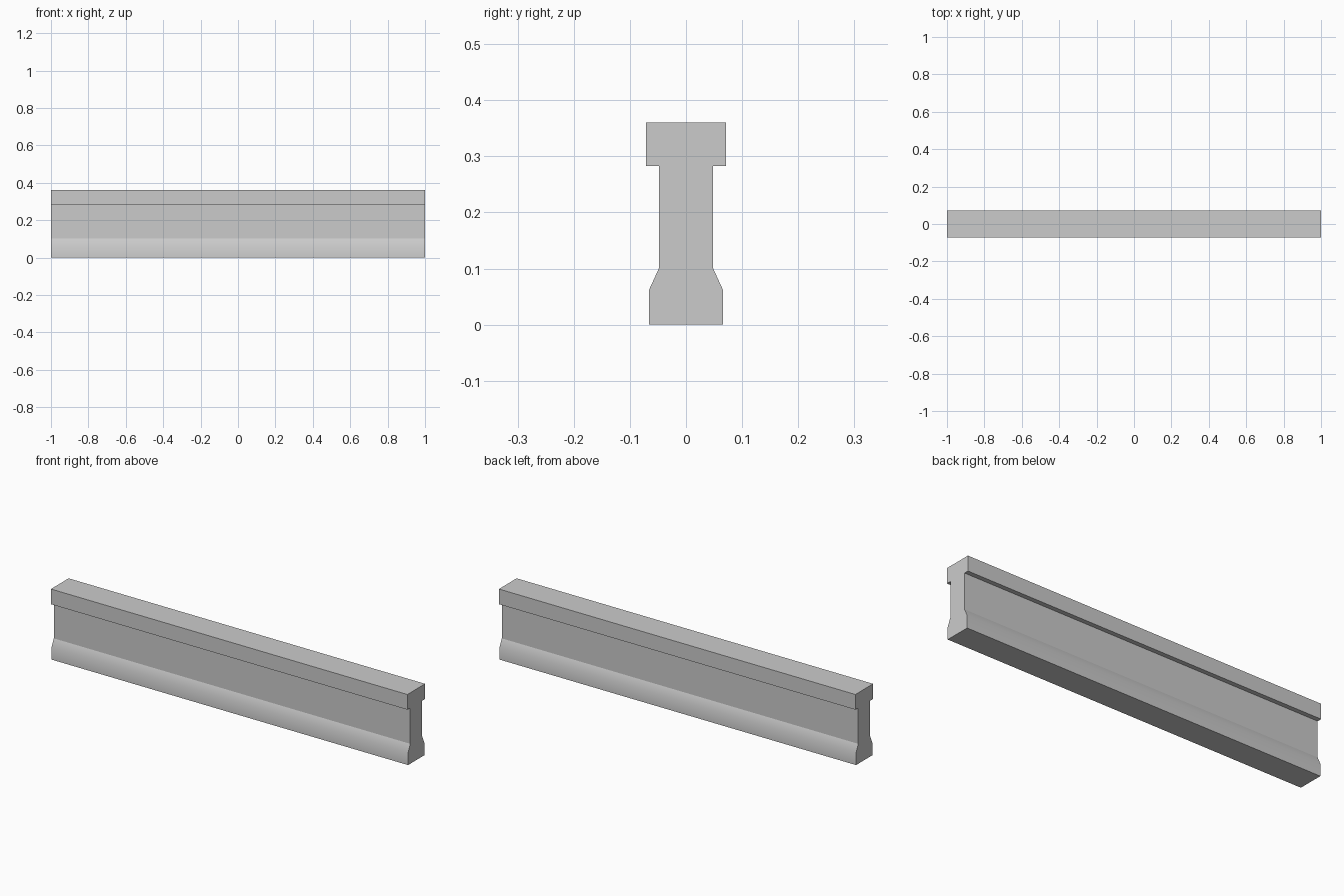
import bpy
import bmesh

cube = bpy.data.objects.get("Cube")
if cube:
    bpy.data.objects.remove(cube, do_unlink=True)

# Concrete colour
concrete = bpy.data.materials.new("concrete grey")
concrete.use_nodes = True
grey = (0.6, 0.6, 0.6, 1.0)
concrete.diffuse_color = grey
concrete.node_tree.nodes["Principled BSDF"].inputs["Base Color"].default_value = grey

# Half section from bottom to top (half width, height), mirrored to a full outline
SHOULDER = 0.063
half = [(0.0655, 0), (0.0655, SHOULDER), (0.048, 0.101),
        (0.048, 0.283), (0.071, 0.283), (0.071, 0.36)]
outline = half + [(-y, z) for y, z in reversed(half)]

# Extrude the section along the length
bm = bmesh.new()
section = bm.faces.new([bm.verts.new((-1, y, z)) for y, z in outline])
result = bmesh.ops.extrude_face_region(bm, geom=[section], use_keep_orig=True)
moved = [v for v in result["geom"] if isinstance(v, bmesh.types.BMVert)]
bmesh.ops.translate(bm, verts=moved, vec=(2, 0, 0))
bmesh.ops.recalc_face_normals(bm, faces=bm.faces)

# Only the long shoulder edges of the bottom flange are rounded in shading
for face in bm.faces:
    face.smooth = True
for edge in bm.edges:
    edge.smooth = all(abs(v.co.z - SHOULDER) < 0.001 for v in edge.verts)

mesh = bpy.data.meshes.new("girder_beam")
bm.to_mesh(mesh)
bm.free()
mesh.materials.append(concrete)
beam = bpy.data.objects.new("girder_beam", mesh)
bpy.context.collection.objects.link(beam)
